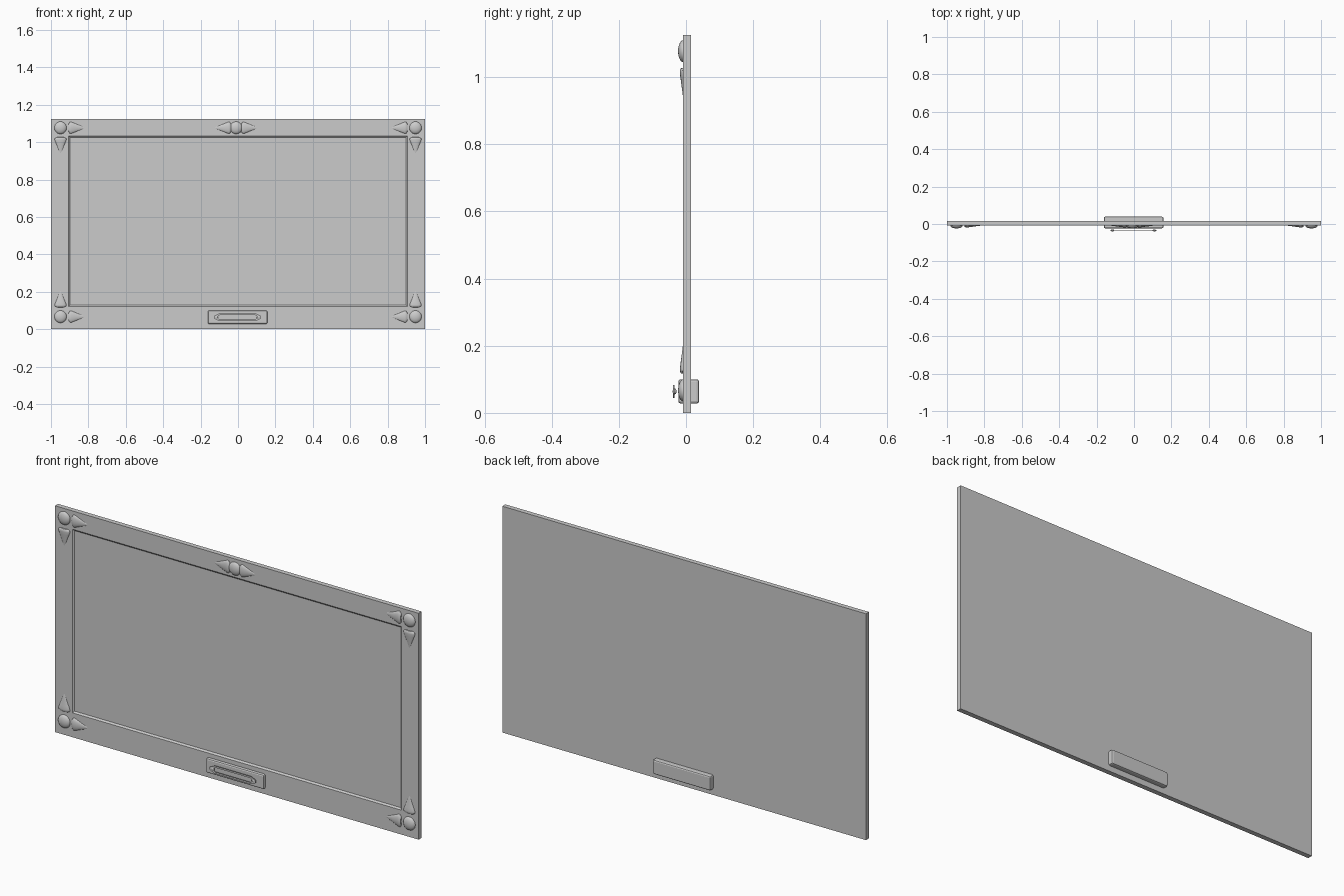
import bpy, bmesh, math
from mathutils import Matrix, Vector

if "Cube" in bpy.data.objects:
    bpy.data.objects.remove(bpy.data.objects["Cube"])


def finish(name, bm, smooth=False):
    bmesh.ops.recalc_face_normals(bm, faces=bm.faces[:])
    me = bpy.data.meshes.new(name)
    bm.to_mesh(me)
    bm.free()
    ob = bpy.data.objects.new(name, me)
    bpy.context.collection.objects.link(ob)
    if smooth:
        bpy.context.view_layer.objects.active = ob
        ob.select_set(True)
        bpy.ops.object.shade_smooth_by_angle(angle=math.radians(35))
        ob.select_set(False)
    return ob


def box(name, lo, hi, bevel=0):
    bm = bmesh.new()
    bmesh.ops.create_cube(bm, size=1)
    lo, hi = Vector(lo), Vector(hi)
    bm.transform(Matrix.Translation((lo + hi) / 2)
                 @ Matrix.Diagonal((*(hi - lo), 1)))
    if bevel:
        bmesh.ops.bevel(bm, geom=bm.edges[:], offset=bevel, segments=2,
                        profile=0.5, affect='EDGES')
    return finish(name, bm)


def ring_loft(name, loops, closed=False):
    # join matching outlines one after another
    bm = bmesh.new()
    rows = [[bm.verts.new(p) for p in loop] for loop in loops]
    if closed:
        rows.append(rows[0])
    for a, b in zip(rows, rows[1:]):
        for i in range(len(a)):
            j = (i + 1) % len(a)
            bm.faces.new((a[i], a[j], b[j], b[i]))
    return finish(name, bm)


def rect(hx, z0, z1, y):
    return [(-hx, y, z0), (hx, y, z0), (hx, y, z1), (-hx, y, z1)]


def dome(name, x, z):
    bm = bmesh.new()
    bmesh.ops.create_uvsphere(bm, u_segments=24, v_segments=14, radius=0.033)
    bm.transform(Matrix.Translation((x, -0.008, z)) @ Matrix.Diagonal((1, 0.47, 1, 1)))
    finish(name, bm, True)


def petal(name, x, z, angle):
    # flattened teardrop: blunt end at (x, z), tip pointing along angle
    prof = [(0.006, 0), (0, 0.012), (0.001, 0.022), (0.007, 0.031), (0.014, 0.032),
            (0.03, 0.0255), (0.055, 0.015), (0.078, 0.006), (0.093, 0)]
    bm = bmesh.new()
    vs = [bm.verts.new((t, 0, r)) for t, r in prof]
    es = [bm.edges.new(p) for p in zip(vs, vs[1:])]
    bmesh.ops.spin(bm, geom=vs + es, cent=(0, 0, 0), axis=(1, 0, 0),
                   angle=math.tau, steps=20)
    bmesh.ops.remove_doubles(bm, verts=bm.verts[:], dist=1e-5)
    bm.transform(Matrix.Translation((x, -0.008, z)) @ Matrix.Diagonal((1, 0.33, 1, 1))
                 @ Matrix.Rotation(-angle, 4, 'Y'))
    finish(name, bm, True)


# back panel and raised border with a sloped inner lip
box("back_panel", (-1, -0.002, 0), (1, 0.015, 1.125))
ring_loft("border_frame", [
    rect(1, 0, 1.125, -0.002), rect(1, 0, 1.125, -0.009),
    rect(0.905, 0.121, 1.034, -0.009), rect(0.897, 0.129, 1.026, -0.002)], True)

# corner ornaments: one dome and two petals each
for sx in (-1, 1):
    for label, z, s in (("lower", 0.067, 1), ("upper", 1.077, -1)):
        dome(label + "_corner_dome", sx * 0.949, z)
        petal(label + "_side_petal", sx * 0.906, z, 0 if sx < 0 else math.pi)
        petal(label + "_upright_petal", sx * 0.949, z + s * 0.05, s * math.pi / 2)

# top centre ornament
dome("top_dome", -0.01, 1.077)
petal("top_petal_right", 0.017, 1.077, 0)
petal("top_petal_left", -0.037, 1.077, math.pi)

# lock housing running through the panel
box("lock_housing", (-0.161, -0.023, 0.028), (0.157, 0.039, 0.1), 0.007)


# pull plate: pointed outline around a slot
def outline(hx, hz, tip, y):
    pts = [(-hx, -hz), (hx, -hz), (hx + tip, -hz * 0.35), (hx + tip, hz * 0.35),
           (hx, hz), (-hx, hz), (-hx - tip, hz * 0.35), (-hx - tip, -hz * 0.35)]
    return [(px - 0.003, y, 0.064 + pz) for px, pz in pts]


ring_loft("pull_plate", [
    outline(0.1, 0.019, 0.026, -0.034), outline(0.1, 0.019, 0.026, -0.038),
    outline(0.096, 0.011, 0.01, -0.038), outline(0.096, 0.011, 0.01, -0.034)], True)

# round studs at the ends of the pull
for sx in (-1, 1):
    bm = bmesh.new()
    bmesh.ops.create_uvsphere(bm, u_segments=16, v_segments=10, radius=0.009)
    bm.transform(Matrix.Translation((sx * 0.112 - 0.003, -0.034, 0.064))
                 @ Matrix.Diagonal((1, 0.65, 1, 1)))
    finish("pull_stud", bm, True)
